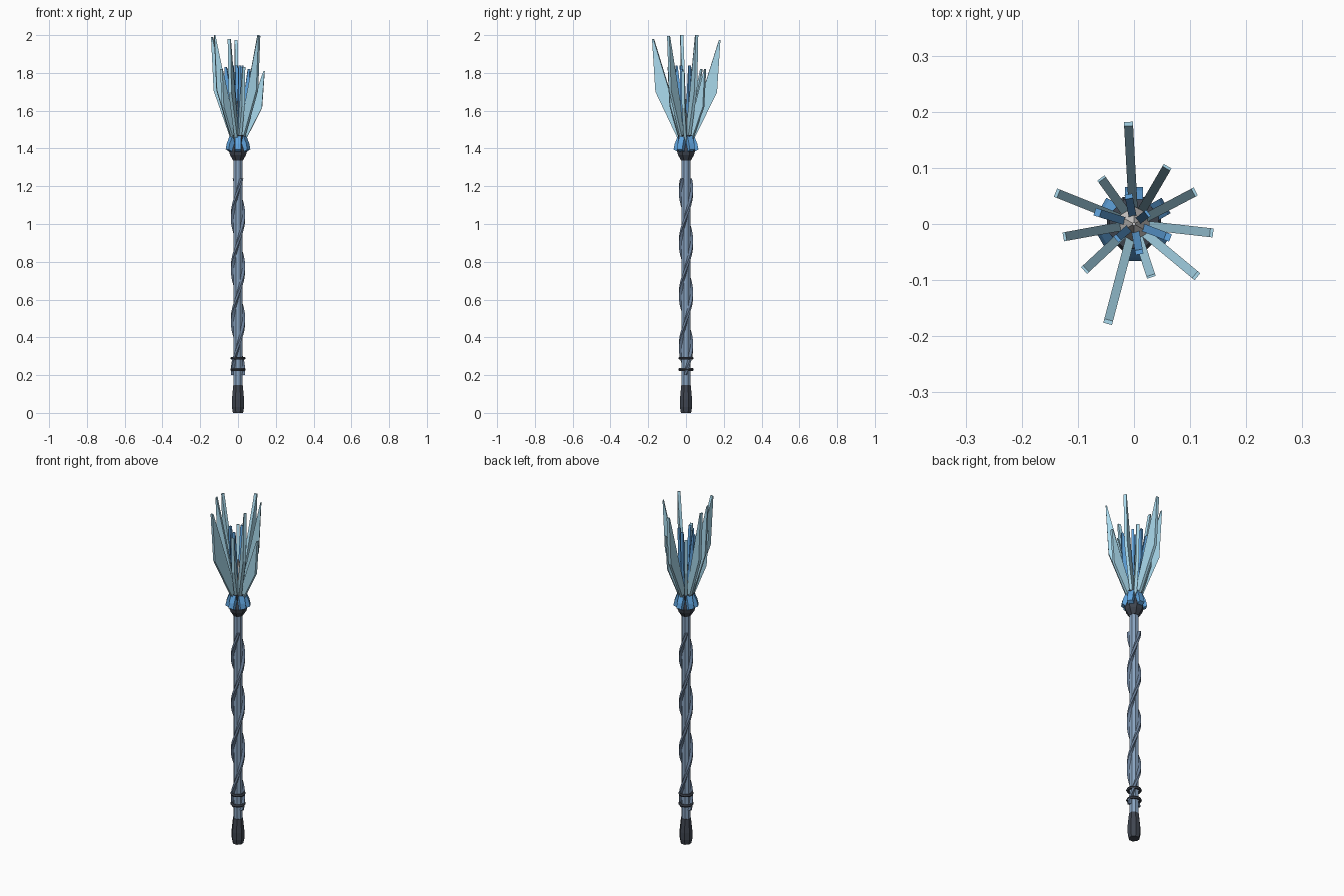
import bpy, bmesh, math
from mathutils import Vector

if "Cube" in bpy.data.objects:
    bpy.data.objects.remove(bpy.data.objects["Cube"])


def material(name, col):
    m = bpy.data.materials.new(name)
    m.diffuse_color = (*col, 1)
    m.use_nodes = True
    m.node_tree.nodes["Principled BSDF"].inputs["Base Color"].default_value = m.diffuse_color
    return m


ICE = material("pale_ice", (0.40, 0.70, 0.85))
BLUE = material("deep_ice", (0.12, 0.38, 0.75))
STEEL = material("blue_steel", (0.25, 0.37, 0.53))
VINE = material("dark_steel", (0.15, 0.22, 0.33))
DARK = material("dark_iron", (0.05, 0.06, 0.08))
PALE = material("pale_core", (0.75, 0.72, 0.70))


def make(name, verts, faces, mat):
    me = bpy.data.meshes.new(name)
    me.from_pydata(verts, [], faces)
    bm = bmesh.new()
    bm.from_mesh(me)
    bmesh.ops.recalc_face_normals(bm, faces=bm.faces)
    bm.to_mesh(me)
    bm.free()
    me.materials.append(mat)
    ob = bpy.data.objects.new(name, me)
    bpy.context.collection.objects.link(ob)
    return ob


def lathe(name, profile, sides, mat):
    verts, faces = [], []
    for r, z in profile:
        for i in range(sides):
            a = 2 * math.pi * (i + 0.5) / sides
            verts.append((r * math.cos(a), r * math.sin(a), z))
    for k in range(len(profile) - 1):
        for i in range(sides):
            j = (i + 1) % sides
            faces.append((k * sides + i, k * sides + j, (k + 1) * sides + j, (k + 1) * sides + i))
    faces += [tuple(range(sides)), tuple(range((len(profile) - 1) * sides, len(profile) * sides))]
    return make(name, verts, faces, mat)


def plate(name, angle, outline, thick, mat):
    # flat slab standing in the radial plane at the given angle
    d = Vector((math.cos(angle), math.sin(angle), 0))
    s = Vector((-d.y, d.x, 0)) * thick / 2
    n = len(outline)
    verts = [d * r + Vector((0, 0, z)) + s * k for k in (-1, 1) for r, z in outline]
    faces = [tuple(range(n)), tuple(range(n, 2 * n))]
    faces += [(i, (i + 1) % n, n + (i + 1) % n, n + i) for i in range(n)]
    return make(name, verts, faces, mat)


# grip, shaft and collar
lathe("pommel", [(0.029, 0), (0.035, 0.03), (0.035, 0.07), (0.027, 0.148)], 8, DARK)
lathe("shaft", [(0.025, 0.13), (0.025, 1.35)], 8, STEEL)
lathe("collar", [(0.027, 1.335), (0.046, 1.365), (0.052, 1.39), (0.036, 1.43),
                 (0.047, 1.47), (0.03, 1.472)], 8, DARK)
for i, z in enumerate((0.23, 0.29)):
    bpy.ops.mesh.primitive_torus_add(location=(0, 0, z), major_radius=0.033, minor_radius=0.008,
                                     major_segments=16, minor_segments=6)
    bpy.context.object.name = f"grip_ring_{i}"
    bpy.context.object.data.materials.append(DARK)

# two strands twisting round the shaft
for k in range(2):
    steps, sides, verts, faces = 44, 4, [], []
    for i in range(steps + 1):
        z = 0.2 + 1.04 * i / steps
        a = 2 * math.pi * (z - 0.49) / 0.55 + k * math.pi
        d = Vector((math.cos(a), math.sin(a), 0))
        t = Vector((-d.y, d.x, 0))
        c = d * 0.028 + Vector((0, 0, z))
        for r, w in ((0.009, 0.006), (0.009, -0.006), (-0.009, -0.009), (-0.009, 0.009)):
            verts.append(c + d * r + t * w)
    for i in range(steps):
        for j in range(sides):
            q = (j + 1) % sides
            faces.append((i * 4 + j, i * 4 + q, i * 4 + 4 + q, i * 4 + 4 + j))
    faces += [(0, 1, 2, 3), tuple(steps * 4 + j for j in range(4))]
    make(f"twisted_strand_{k}", verts, faces, VINE)

# blue gems set round the collar
for i in range(6):
    a = math.pi / 2 + i * math.pi / 3
    plate(f"collar_gem_{i}", a, [(0.03, 1.375), (0.066, 1.395), (0.06, 1.425), (0.042, 1.468), (0.03, 1.465)],
          0.032, BLUE)

# glowing core
lathe("core_crystal", [(0.015, 1.44), (0.032, 1.52), (0.003, 1.66)], 6, PALE)

# outer ice blades: tip x, tip y, tip z
tips = [(-0.01, 0.182, 1.975), (0.06, 0.103, 1.82), (0.11, 0.058, 2.0), (0.141, -0.016, 1.81),
        (0.113, -0.094, 1.995), (0.031, -0.095, 1.83), (-0.047, -0.178, 1.98), (-0.089, -0.083, 1.82),
        (-0.126, -0.023, 2.0), (-0.14, 0.056, 1.99), (-0.059, 0.082, 1.82)]
for i, (x, y, z) in enumerate(tips):
    r, h = math.hypot(x, y), z - 1.42
    plate(f"ice_blade_{i}", math.atan2(y, x),
          [(0.0, 1.42), (0.028, 1.42), (r * 0.9, 1.42 + h * 0.5), (r, z), (r * 0.96, z)], 0.016, ICE)

# short inner shards
inner = [(-0.07, 0.022, 1.83), (-0.01, 0.053, 1.84), (0.065, -0.025, 1.82), (0.01, -0.054, 1.84),
         (0.026, 0.02, 1.84), (-0.032, -0.028, 1.84)]
for i, (x, y, z) in enumerate(inner):
    r = math.hypot(x, y)
    plate(f"inner_shard_{i}", math.atan2(y, x),
          [(-0.005, 1.44), (0.02, 1.44), (r * 0.95, 1.66), (r, z), (r * 0.85, z)], 0.014, BLUE)
